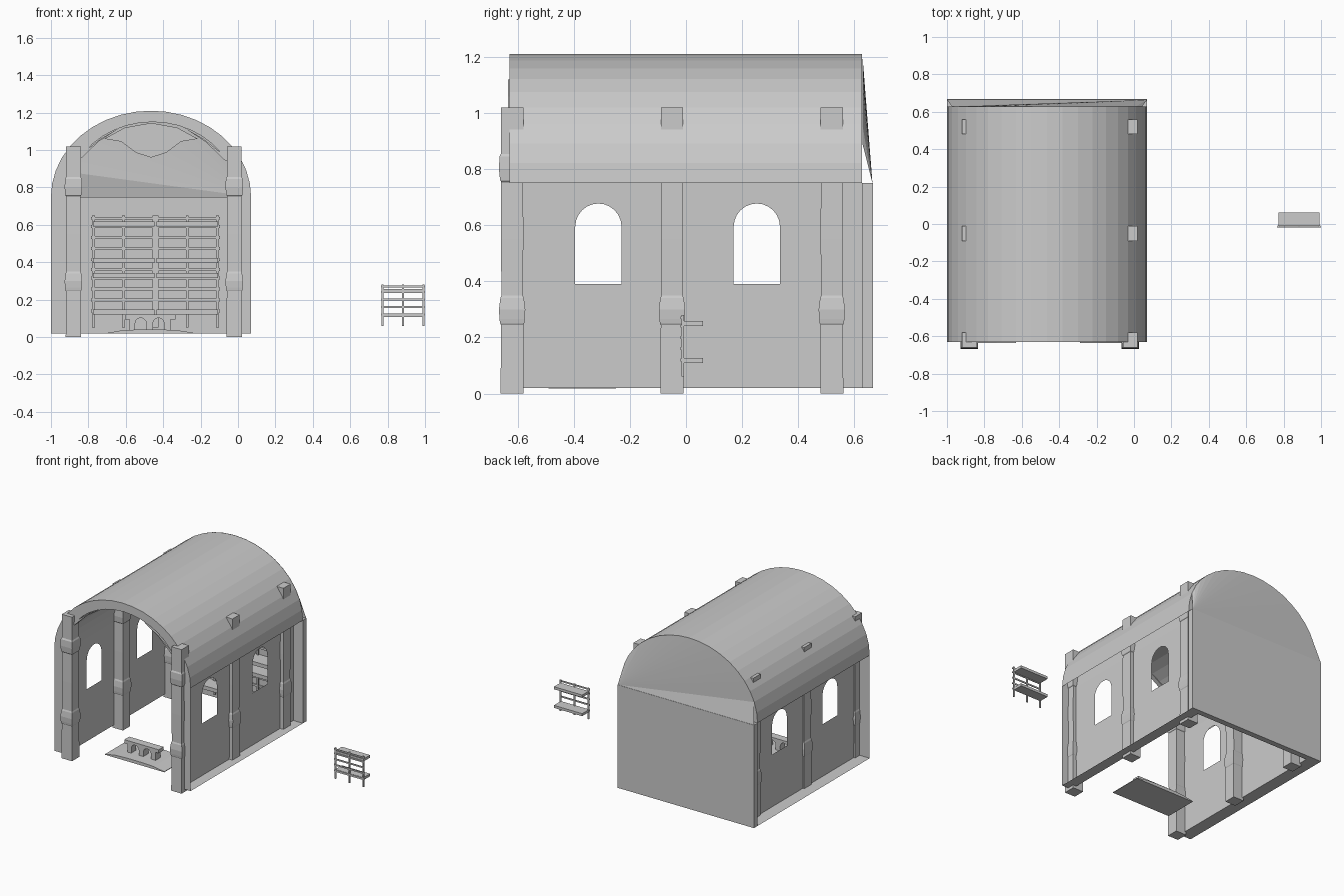
import bpy, bmesh, math
from mathutils import Vector

if "Cube" in bpy.data.objects:
    bpy.data.objects.remove(bpy.data.objects["Cube"])

CX = -0.465            # centre line of the hall
FRONT, BACK = -0.63, 0.627
SPRING = 0.75          # height where the vault starts
LEFT, RIGHT = -0.91, -0.005   # wall sheets


def finish(name, bm, recalc=True):
    if recalc:
        bmesh.ops.recalc_face_normals(bm, faces=bm.faces)
    me = bpy.data.meshes.new(name)
    bm.to_mesh(me)
    bm.free()
    ob = bpy.data.objects.new(name, me)
    bpy.context.collection.objects.link(ob)
    return ob


def add_box(bm, x0, x1, y0, y1, z0, z1):
    vs = bmesh.ops.create_cube(bm, size=1)['verts']
    for v in vs:
        v.co = Vector(((x0 + x1) / 2 + v.co.x * (x1 - x0),
                       (y0 + y1) / 2 + v.co.y * (y1 - y0),
                       (z0 + z1) / 2 + v.co.z * (z1 - z0)))


def prism(name, pts, y0, y1):
    """Closed x/z outline pushed along y."""
    bm = bmesh.new()
    a = [bm.verts.new((x, y0, z)) for x, z in pts]
    b = [bm.verts.new((x, y1, z)) for x, z in pts]
    bm.faces.new(a)
    bm.faces.new(b[::-1])
    for i in range(len(pts)):
        j = (i + 1) % len(pts)
        bm.faces.new((a[i], b[i], b[j], a[j]))
    return finish(name, bm)


def arc(cx, a, b, n=20, skip=0):
    return [(cx + a * math.cos(math.pi * i / n), SPRING + b * math.sin(math.pi * i / n))
            for i in range(skip, n + 1 - skip)]


# Barrel vault: outer and inner shells joined by end rings, open underneath
outer = arc(CX, 0.535, 0.46)
inner = arc((LEFT + RIGHT) / 2, (RIGHT - LEFT) / 2, 0.40)
bm = bmesh.new()
rows = [[bm.verts.new((x, y, z)) for x, z in pts]
        for pts, y in ((outer, FRONT), (outer, BACK), (inner, BACK), (inner, FRONT))]
for k in range(4):
    r, s = rows[k], rows[(k + 1) % 4]
    for i in range(20):
        bm.faces.new((r[i], r[i + 1], s[i + 1], s[i]))
finish('vault_roof', bm)

# Rear gable: fan from the lower right corner, its foot stepping out to the back wall
bm = bmesh.new()
corner = bm.verts.new((0.07, 0.665, SPRING))
rim = [bm.verts.new((x, BACK + 0.002, z)) for x, z in arc(CX, 0.535, 0.46, 20, 2)]
rim.append(bm.verts.new((-1.0, 0.665, SPRING)))
for p, q in zip(rim, rim[1:]):
    bm.faces.new((corner, p, q))
finish('rear_gable', bm)

# Back wall
bm = bmesh.new()
add_box(bm, -1.0, 0.07, BACK, 0.667, 0.02, SPRING)
finish('back_wall', bm)


def window(yc):
    r, spring = 0.0825, 0.595
    top = [(yc + r * math.cos(math.pi * i / 12), spring + r * math.sin(math.pi * i / 12))
           for i in range(13)]
    return top + [(yc - r, 0.39), (yc + r, 0.39)]


def side_wall(name, x, edge):
    """Wall sheet with two arched windows, plus base ledge and front end cap."""
    bm = bmesh.new()
    loops = [[(FRONT, 0.02), (BACK, 0.02), (BACK, SPRING), (FRONT, SPRING)],
             window(-0.3125), window(0.2525)]
    edges = []
    for loop in loops:
        vs = [bm.verts.new((x, y, z)) for y, z in loop]
        edges += [bm.edges.new((vs[i - 1], vs[i])) for i in range(len(vs))]
    bmesh.ops.triangle_fill(bm, use_beauty=True, edges=edges, normal=(1, 0, 0))
    for quad in (((x, FRONT, 0.02), (edge, FRONT, 0.02), (edge, BACK, 0.02), (x, BACK, 0.02)),
                 ((x, FRONT, 0.02), (edge, FRONT, 0.02), (edge, FRONT, SPRING), (x, FRONT, SPRING))):
        bm.faces.new([bm.verts.new(c) for c in quad])
    finish(name, bm, False)


side_wall('left_wall', LEFT, -1.0)
side_wall('right_wall', RIGHT, 0.07)

# Square pillars with two swelling bands
PILLAR = [(0, .041), (.245, .040), (.25, .043), (.265, .045), (.30, .047), (.34, .042),
          (.35, .038), (.55, .040), (.755, .039), (.76, .043), (.80, .047), (.845, .045),
          (.855, .040), (1.02, .040)]


def pillar(name, px, py):
    bm = bmesh.new()
    rings = [[bm.verts.new((px + sx * w, py + sy * w, z))
              for sx, sy in ((-1, -1), (1, -1), (1, 1), (-1, 1))] for z, w in PILLAR]
    bm.faces.new(rings[0][::-1])
    bm.faces.new(rings[-1])
    for r, s in zip(rings, rings[1:]):
        for i in range(4):
            j = (i + 1) % 4
            bm.faces.new((r[i], r[j], s[j], s[i]))
    finish(name, bm)


# Pillars, each with a diagonal brace up to the vault
for n, py in enumerate((-0.62, -0.05, 0.52)):
    pillar(f'left_pillar_{n}', -0.88, py)
    pillar(f'right_pillar_{n}', -0.02, py)
    brace = [(-0.39, 0.94), (-0.28, 1.045), (-0.165, 1.12), (-0.27, 1.06), (-0.39, 0.965)]
    prism(f'left_brace_{n}', [(CX + x, z) for x, z in brace], py - 0.015, py + 0.015)
    prism(f'right_brace_{n}', [(CX + 0.01 - x, z) for x, z in brace], py - 0.015, py + 0.015)

# Wavy valance under the rear of the vault
wave = [(-0.25, 1.06), (-0.16, 1.045), (-0.08, 0.985), (0, 0.96), (0.08, 0.985),
        (0.16, 1.045), (0.25, 1.06), (0.14, 1.12), (0, 1.145), (-0.14, 1.12)]
prism('rear_valance', [(CX + x, z) for x, z in wave], 0.612, 0.622)


def rack(name, x0, y0, z0, s, d, sy):
    """Slatted rack: 3 posts, rails and two shelf boards reaching out along d."""
    bm = bmesh.new()

    def part(xa, xb, ya, yb, za, zb):
        ys = sorted((y0 + d * ya * sy, y0 + d * yb * sy))
        add_box(bm, x0 + xa * s, x0 + xb * s, ys[0], ys[1], z0 + za * s, z0 + zb * s)
    for x in (0.003, 0.112, 0.222):
        part(x, x + 0.01, -0.004, 0.004, 0, 0.22)
    for z in (0.055, 0.095, 0.135, 0.175, 0.205):
        part(0, 0.235, -0.007, -0.001, z, z + 0.01)
    for z in (0.048, 0.180):
        part(0.007, 0.228, 0, 0.073, z, z + 0.018)
    finish(name, bm)


rack('spare_rack', 0.765, -0.012, 0.06, 1, 1, 1)
for i in range(2):
    for j in range(2):
        rack(f'wall_rack_{i}{j}', -0.785 + 0.34 * i, 0.61, 0.05 + 0.275 * j, 1.48, -1, 1.4)

# Low bowed platform
prism('platform', [(-0.70, 0.018), (-0.235, 0.018), (-0.235, 0.022), (-0.32, 0.036),
                   (-0.40, 0.04), (-0.54, 0.04), (-0.62, 0.036), (-0.70, 0.022)], -0.49, -0.25)

# Bench with two arched openings
pts = [(-0.58, 0.035), (-0.58, 0.095), (-0.605, 0.095), (-0.605, 0.12), (-0.335, 0.12),
       (-0.335, 0.095), (-0.36, 0.095), (-0.36, 0.035)]
for xc in (-0.425, -0.52):
    pts.append((xc + 0.03, 0.035))
    pts += [(xc + 0.03 * math.cos(math.pi * i / 6), 0.073 + 0.03 * math.sin(math.pi * i / 6))
            for i in range(7)]
    pts.append((xc - 0.03, 0.035))
prism('bench', pts, -0.41, -0.355)
